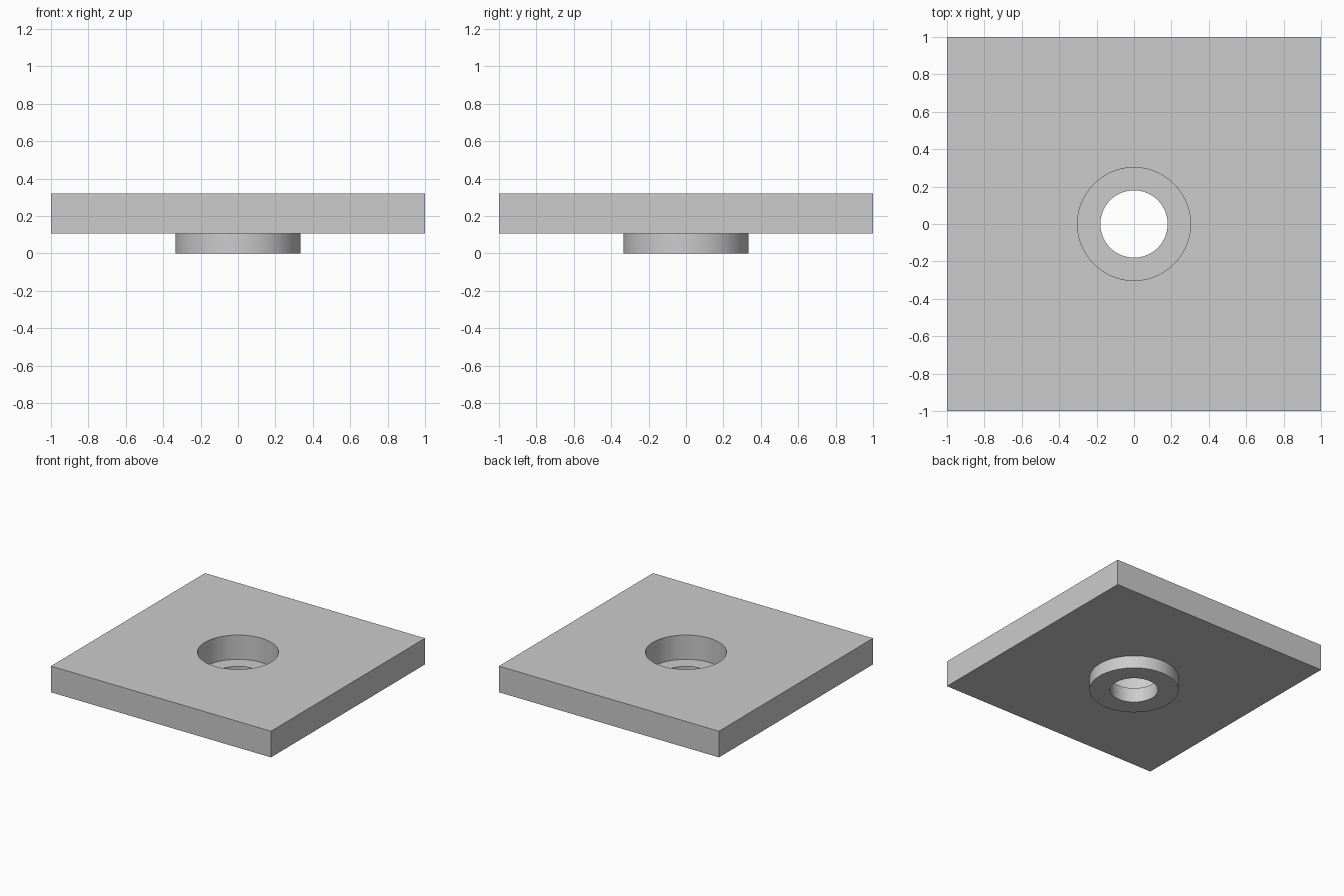
import bpy
import bmesh
import math

cube = bpy.data.objects.get("Cube")
if cube:
    bpy.data.objects.remove(cube, do_unlink=True)

SEGMENTS = 96
PLATE_HALF, PLATE_BOTTOM, PLATE_TOP = 1.0, 0.105, 0.32
COLLAR_RADIUS, HOLE_RADIUS = 0.335, 0.18
BORE_RADIUS, BORE_FLOOR = 0.302, 0.12

# Plain grey material
grey = bpy.data.materials.new("plain_grey")
grey.use_nodes = True
colour = (0.6, 0.6, 0.6, 1)
grey.diffuse_color = colour
grey.node_tree.nodes["Principled BSDF"].inputs["Base Color"].default_value = colour


def ring(bm, size, z, square=False):
    """Add a loop of vertices, round or pushed out to a square."""
    verts = []
    for i in range(SEGMENTS):
        a = 2 * math.pi * i / SEGMENTS
        c, s = math.cos(a), math.sin(a)
        r = size / max(abs(c), abs(s)) if square else size
        verts.append(bm.verts.new((r * c, r * s, z)))
    return verts


# Square plate with a collar below, a through hole and a counterbore on top
bm = bmesh.new()
rings = [
    ring(bm, HOLE_RADIUS, 0),
    ring(bm, COLLAR_RADIUS, 0),
    ring(bm, COLLAR_RADIUS, PLATE_BOTTOM),
    ring(bm, PLATE_HALF, PLATE_BOTTOM, square=True),
    ring(bm, PLATE_HALF, PLATE_TOP, square=True),
    ring(bm, BORE_RADIUS, PLATE_TOP),
    ring(bm, BORE_RADIUS, BORE_FLOOR),
    ring(bm, HOLE_RADIUS, BORE_FLOOR),
]
for low, high in zip(rings, rings[1:] + rings[:1]):
    for i in range(SEGMENTS):
        j = (i + 1) % SEGMENTS
        bm.faces.new((low[i], low[j], high[j], high[i]))
bmesh.ops.recalc_face_normals(bm, faces=bm.faces)

mesh = bpy.data.meshes.new("bored_plate")
bm.to_mesh(mesh)
bm.free()
mesh.materials.append(grey)
plate = bpy.data.objects.new("bored_plate", mesh)
bpy.context.collection.objects.link(plate)

# Smooth the round walls, keep the edges sharp
bpy.ops.object.select_all(action="DESELECT")
plate.select_set(True)
bpy.context.view_layer.objects.active = plate
bpy.ops.object.shade_smooth_by_angle(angle=math.radians(30))
